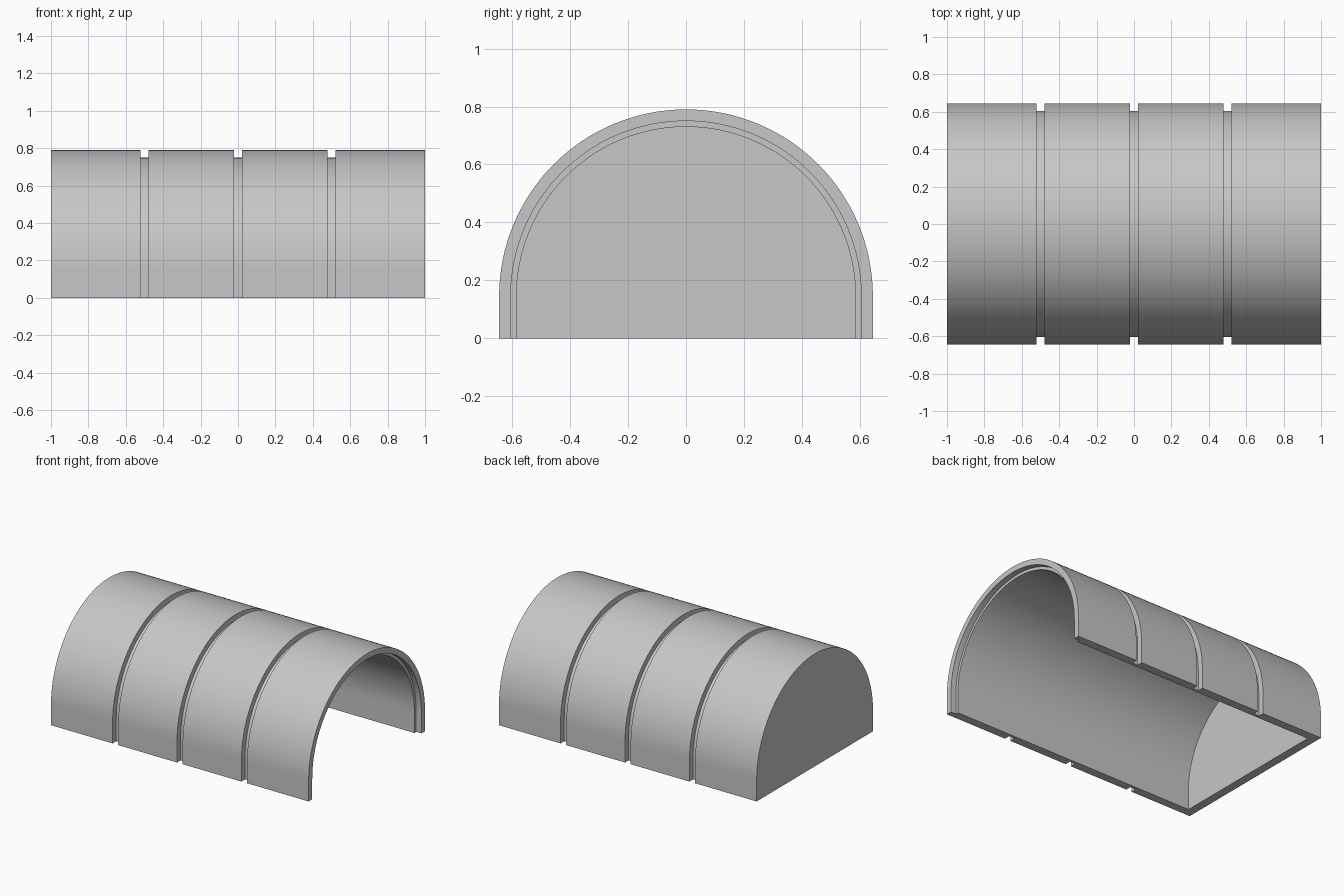
import bpy, bmesh
from math import pi, cos, sin

if "Cube" in bpy.data.objects:
    bpy.data.objects.remove(bpy.data.objects["Cube"], do_unlink=True)

SPRING = 0.145                       # height where the straight sides turn into the arch
OUTER, MIDDLE, INNER = 0.645, 0.605, 0.585
SEGMENTS = 64
GAP = 0.022                          # half the groove width

grey = bpy.data.materials.new("plain_grey")
grey.use_nodes = True
colour = (0.57, 0.57, 0.57, 1)
grey.diffuse_color = colour
grey.node_tree.nodes["Principled BSDF"].inputs["Base Color"].default_value = colour


def arch_points(radius):
    """Upright sides with a half-round top, as (y, z) pairs."""
    arc = [(radius * cos(pi * i / SEGMENTS), SPRING + radius * sin(pi * i / SEGMENTS))
           for i in range(SEGMENTS + 1)]
    return [(radius, 0)] + arc + [(-radius, 0)]


def arch_shell(name, rings, end_wall=False):
    """Skin arches given as (x, radius); close as a hoop or with an end wall."""
    bm = bmesh.new()
    loops = [[bm.verts.new((x, y, z)) for y, z in arch_points(r)] for x, r in rings]
    pairs = list(zip(loops, loops[1:]))
    if end_wall:
        bm.faces.new(loops[0])
        bm.faces.new(loops[-1])
        # U-shaped footing under both sides and the wall
        bm.faces.new([l[0] for l in loops] + [l[-1] for l in reversed(loops)])
    else:
        pairs.append((loops[-1], loops[0]))
        for side in (0, -1):
            bm.faces.new([l[side] for l in loops])
    for a, b in pairs:
        for i in range(len(a) - 1):
            bm.faces.new((a[i], a[i + 1], b[i + 1], b[i]))
    bmesh.ops.recalc_face_normals(bm, faces=bm.faces)
    mesh = bpy.data.meshes.new(name)
    bm.to_mesh(mesh)
    bm.free()
    mesh.materials.append(grey)
    obj = bpy.data.objects.new(name, mesh)
    bpy.context.collection.objects.link(obj)
    bpy.ops.object.select_all(action="DESELECT")
    obj.select_set(True)
    bpy.context.view_layer.objects.active = obj
    bpy.ops.object.shade_smooth_by_angle(angle=pi / 6)
    return obj


# Thin liner, set back from the open end and closed at the other
arch_shell("inner_liner", [(-0.96, MIDDLE), (0.96, MIDDLE), (0.96, INNER), (-0.94, INNER)], True)

# Closed end panel with its wall
arch_shell("end_wall_panel", [(-1, OUTER), (-0.5 - GAP, OUTER),
                              (-0.5 - GAP, MIDDLE), (-0.96, MIDDLE)], True)

# Remaining outer panels, separated by grooves
for n, start in enumerate((-0.5, 0, 0.5)):
    x0 = start + GAP
    x1 = 1 if start == 0.5 else start + 0.5 - GAP
    arch_shell(f"roof_panel_{n + 1}", [(x0, OUTER), (x1, OUTER), (x1, MIDDLE), (x0, MIDDLE)])
